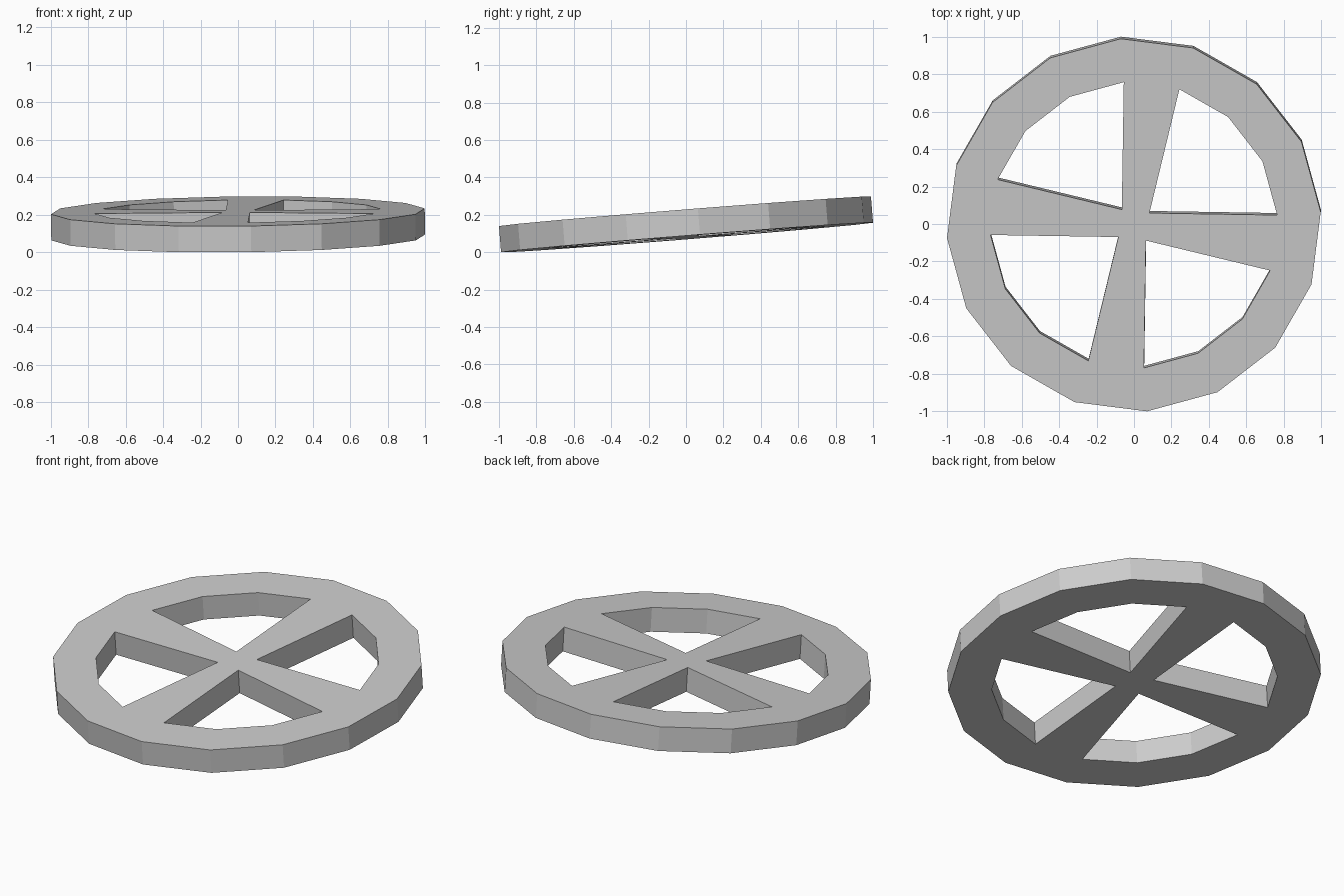
import bpy
import bmesh
from math import cos, sin, radians
from mathutils import Matrix

cube = bpy.data.objects.get("Cube")
if cube:
    bpy.data.objects.remove(cube, do_unlink=True)

SIDES = 16
SPOKES = 4
OUTER, INNER, HUB = 1.0, 0.767, 0.105
THICKNESS = 0.14
TILT, SPIN = radians(4.6), radians(-7.25)

grey = bpy.data.materials.new("light grey")
grey.use_nodes = True
colour = (0.6, 0.6, 0.6, 1)
grey.diffuse_color = colour
grey.node_tree.nodes["Principled BSDF"].inputs["Base Color"].default_value = colour

bm = bmesh.new()


def circle(radius, count):
    """Points around the axis, half a step off the x axis."""
    step = 360 / count
    angles = [radians(step * (i + 0.5)) for i in range(count)]
    return [bm.verts.new((radius * cos(a), radius * sin(a), -THICKNESS / 2))
            for a in angles]


outer = circle(OUTER, SIDES)
inner = circle(INNER, SIDES)
hub = circle(HUB, SPOKES)

# Rim
for i in range(SIDES):
    bm.faces.new((outer[i - 1], outer[i], inner[i], inner[i - 1]))

# Tapered spokes, each one rim segment wide, and the hub they meet at
for s in range(SPOKES):
    k = s * SIDES // SPOKES
    bm.faces.new((inner[k - 1], inner[k], hub[s], hub[s - 1]))
bm.faces.new(hub)

# Thickness
bottom = bm.faces[:]
top = bmesh.ops.extrude_face_region(bm, geom=bottom, use_keep_orig=True)["geom"]
bmesh.ops.translate(bm, vec=(0, 0, THICKNESS),
                    verts=[g for g in top if isinstance(g, bmesh.types.BMVert)])
bmesh.ops.recalc_face_normals(bm, faces=bm.faces[:])

# Tilt along one spoke, turn, and rest on the ground
bm.transform(Matrix.Rotation(SPIN, 4, "Z") @ Matrix.Rotation(TILT, 4, "X"))
lowest = min(v.co.z for v in bm.verts)
bmesh.ops.translate(bm, vec=(0, 0, -lowest), verts=bm.verts[:])

mesh = bpy.data.meshes.new("spoked_wheel")
bm.to_mesh(mesh)
bm.free()
mesh.materials.append(grey)
wheel = bpy.data.objects.new("spoked_wheel", mesh)
bpy.context.collection.objects.link(wheel)
